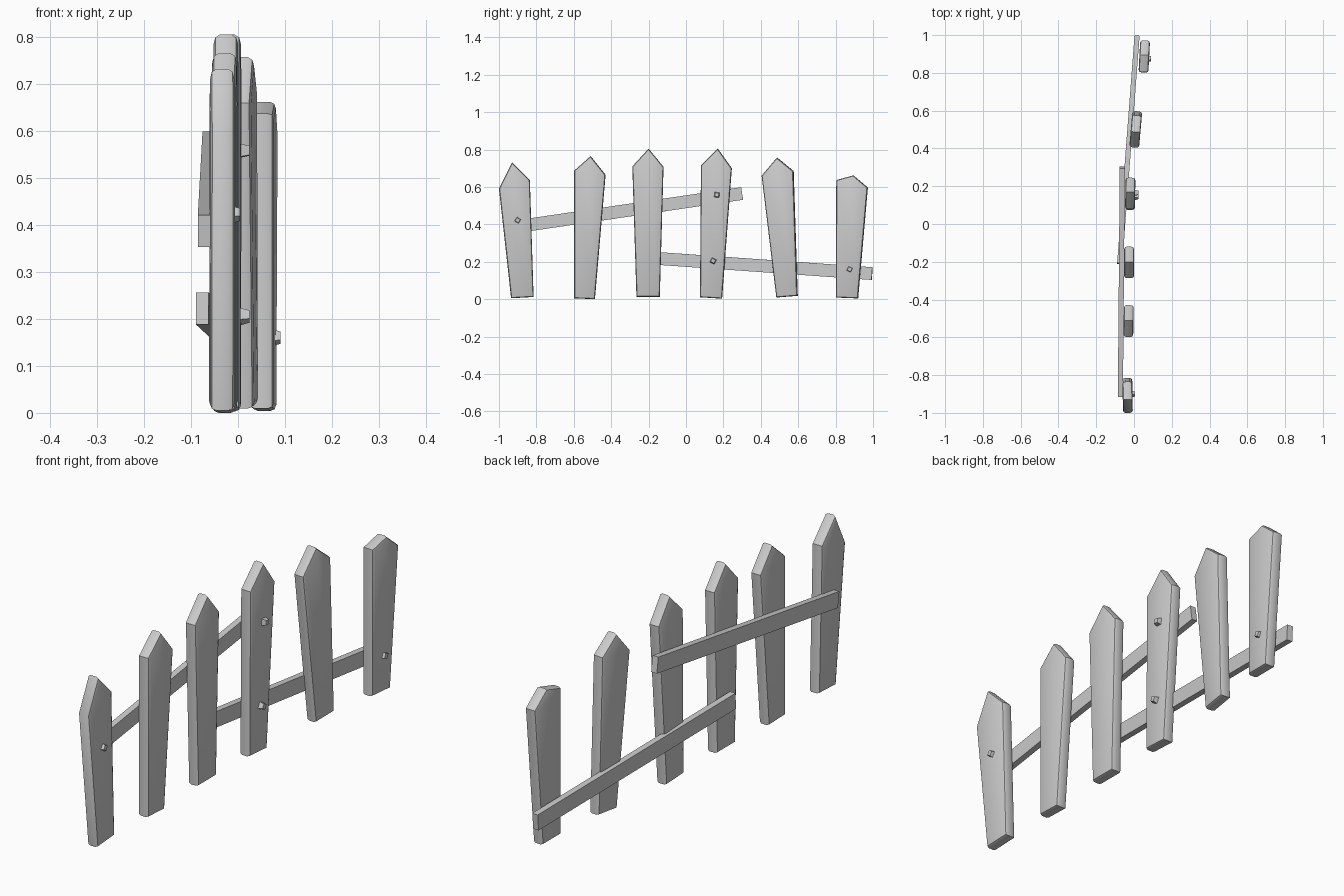
import bpy, bmesh, math
from mathutils import Vector, Matrix

if "Cube" in bpy.data.objects:
    bpy.data.objects.remove(bpy.data.objects["Cube"])


def finish(bm, name, smooth=None):
    bmesh.ops.recalc_face_normals(bm, faces=bm.faces)
    mesh = bpy.data.meshes.new(name)
    bm.to_mesh(mesh)
    bm.free()
    ob = bpy.data.objects.new(name, mesh)
    bpy.context.collection.objects.link(ob)
    if smooth:
        bpy.ops.object.select_all(action='DESELECT')
        ob.select_set(True)
        bpy.context.view_layer.objects.active = ob
        bpy.ops.object.shade_smooth_by_angle(angle=math.radians(smooth))
    return ob


def picket(name, x, yaw, outline, thick=0.052):
    """Pointed board: y/z outline extruded along x, front and back rims rounded."""
    bm = bmesh.new()
    yc = sum(p[0] for p in outline) / len(outline)
    back = bm.faces.new([bm.verts.new((-thick / 2, y - yc, z)) for y, z in outline])
    ext = bmesh.ops.extrude_face_region(bm, geom=[back], use_keep_orig=True)
    front = [v for v in ext['geom'] if isinstance(v, bmesh.types.BMVert)]
    bmesh.ops.translate(bm, verts=front, vec=(thick, 0, 0))
    bmesh.ops.recalc_face_normals(bm, faces=bm.faces)
    rims = [e for e in bm.edges if abs(e.verts[0].co.x - e.verts[1].co.x) < 1e-5]
    bmesh.ops.bevel(bm, geom=rims, offset=0.013, segments=2, profile=0.5,
                    affect='EDGES')
    bm.transform(Matrix.Translation((x, yc, 0)) @ Matrix.Rotation(math.radians(yaw), 4, 'Z'))
    return finish(bm, name, 35)


def rail(name, a, b, thick=0.027, height=0.068):
    """Straight square-edged board between two end centres."""
    a, b = Vector(a), Vector(b)
    along = (b - a).normalized()
    side = along.cross(Vector((0, 0, 1))).normalized()
    up = side.cross(along)
    rot = Matrix((side, along, up)).transposed().to_4x4()
    bm = bmesh.new()
    bmesh.ops.create_cube(bm, size=1)
    bm.transform(Matrix.Translation((a + b) / 2) @ rot
                 @ Matrix.Diagonal((thick, (b - a).length, height, 1)))
    return finish(bm, name)


def nail(name, x, y, z, twist):
    """Four-sided nail head tapering outward along +x."""
    bm = bmesh.new()
    bmesh.ops.create_cone(bm, cap_ends=True, segments=4, radius1=0.021,
                          radius2=0.014, depth=0.024)
    bm.transform(Matrix.Translation((x, y, z))
                 @ Matrix.Rotation(math.radians(twist), 4, 'X')
                 @ Matrix.Rotation(math.radians(90), 4, 'Y'))
    return finish(bm, name)


# Pickets: x centre, yaw, outline from bottom left round to left shoulder
pickets = [
    (-0.034, 1, [(-0.935, 0.005), (-0.815, 0.012), (-0.835, 0.637), (-0.93, 0.732), (-1.0, 0.592)]),
    (-0.029, -1, [(-0.598, 0.005), (-0.487, 0.0), (-0.43, 0.665), (-0.51, 0.765), (-0.598, 0.687)]),
    (-0.026, 0, [(-0.265, 0.013), (-0.14, 0.013), (-0.12, 0.708), (-0.2, 0.805), (-0.287, 0.71)]),
    (-0.020, -1, [(0.075, 0.01), (0.193, 0.003), (0.245, 0.7), (0.17, 0.805), (0.08, 0.715)]),
    (0.010, -5, [(0.484, 0.009), (0.597, 0.018), (0.575, 0.685), (0.487, 0.757), (0.405, 0.66)]),
    (0.054, -3, [(0.802, 0.009), (0.92, 0.004), (0.972, 0.597), (0.895, 0.662), (0.804, 0.637)]),
]
for i, (x, yaw, outline) in enumerate(pickets):
    picket(f"picket_{i + 1}", x, yaw, outline)

# Two crooked rails behind the pickets
rail("upper_rail", (-0.072, -0.91, 0.387), (-0.062, 0.3, 0.565))
rail("lower_rail", (-0.076, -0.21, 0.222), (0.016, 0.995, 0.137))

# Nail heads
for i, n in enumerate([(-0.008, -0.9, 0.422, 12), (0.012, 0.165, 0.558, 40),
                       (0.012, 0.145, 0.205, 18), (0.078, 0.875, 0.16, 20)]):
    nail(f"nail_{i + 1}", *n)
